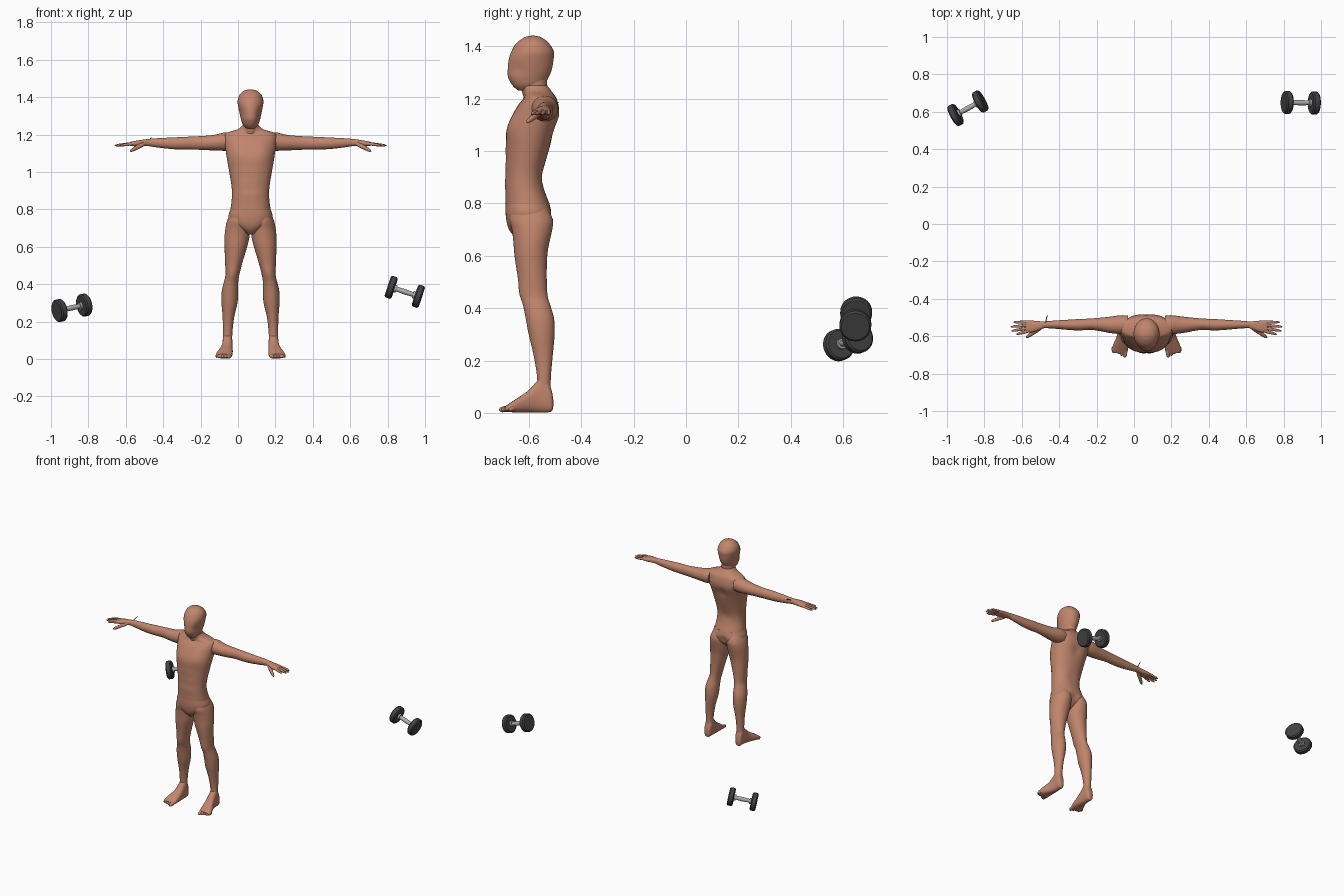
import bpy, bmesh, math
from mathutils import Vector

if "Cube" in bpy.data.objects:
    bpy.data.objects.remove(bpy.data.objects["Cube"])

BODY_X = 0.067  # centre line of the figure


def material(name, rgb, rough=0.6):
    m = bpy.data.materials.new(name)
    m.use_nodes = True
    m.diffuse_color = (*rgb, 1)
    bsdf = m.node_tree.nodes["Principled BSDF"]
    bsdf.inputs["Base Color"].default_value = (*rgb, 1)
    bsdf.inputs["Roughness"].default_value = rough
    return m


SKIN = material("skin", (0.53, 0.235, 0.15))
RUBBER = material("dark_rubber", (0.055, 0.055, 0.057))
STEEL = material("steel", (0.42, 0.42, 0.43))


def finish(name, rings, mat, x=0.0, mirror=False):
    """Skin a list of vertex rings, cap the ends and smooth."""
    bm = bmesh.new()
    rows = [[bm.verts.new(p) for p in ring] for ring in rings]
    n = len(rows[0])
    for a, b in zip(rows, rows[1:]):
        for i in range(n):
            j = (i + 1) % n
            bm.faces.new((a[i], a[j], b[j], b[i]))
    bm.faces.new(rows[0][::-1])
    bm.faces.new(rows[-1])
    bmesh.ops.recalc_face_normals(bm, faces=bm.faces)
    me = bpy.data.meshes.new(name)
    bm.to_mesh(me)
    bm.free()
    me.materials.append(mat)
    ob = bpy.data.objects.new(name, me)
    ob.location.x = x
    bpy.context.collection.objects.link(ob)
    if mirror:
        mod = ob.modifiers.new("Mirror", "MIRROR")
        mod.use_mirror_merge = False
    bpy.ops.object.select_all(action="DESELECT")
    ob.select_set(True)
    bpy.context.view_layer.objects.active = ob
    bpy.ops.object.shade_smooth_by_angle(angle=math.radians(40))
    return ob


def spline(rows, steps=4):
    """Catmull-Rom interpolation through section rows."""
    out = []
    for i in range(len(rows) - 1):
        quad = (rows[max(i - 1, 0)], rows[i], rows[i + 1], rows[min(i + 2, len(rows) - 1)])
        for s in range(steps):
            t = s / steps
            out.append([b + t / 2 * (c - a + t * (2 * a - 5 * b + 4 * c - d + t * (3 * (b - c) + d - a)))
                        for a, b, c, d in zip(*quad)])
    return out + [list(rows[-1])]


PLACE = {"x": lambda t, u, v: Vector((t, u, v)),
         "y": lambda t, u, v: Vector((u, t, v)),
         "z": lambda t, u, v: Vector((u, v, t))}


def loft(name, axis, sections, mirror=False, power=2.0, bumps=(), sides=40):
    """Sections are (t, u_min, u_max, v_min, v_max); bumps push the surface out or in."""
    rings = []
    for t, u0, u1, v0, v1 in spline(sections):
        centre = PLACE[axis](t, (u0 + u1) / 2, (v0 + v1) / 2)
        ring = []
        for k in range(sides):
            c, s = (f(math.tau * k / sides) for f in (math.cos, math.sin))
            c, s = (math.copysign(abs(w) ** (2 / power), w) for w in (c, s))
            p = PLACE[axis](t, (u0 + u1) / 2 + c * (u1 - u0) / 2, (v0 + v1) / 2 + s * (v1 - v0) / 2)
            probe, out = Vector((abs(p.x), p.y, p.z)), (p - centre).normalized()
            for bx, by, bz, r, amount in bumps:
                d = (probe - Vector((bx, by, bz))).length / r
                p = p + out * amount * math.exp(-d * d)
            ring.append(p)
        rings.append(ring)
    return finish(name, rings, SKIN, BODY_X, mirror)


def centred(rows):
    return [(z, -w, w, front, back) for z, w, front, back in rows]


def lathe(name, start, end, profile, mat, x=0.0, mirror=False, sides=32):
    """Revolve (fraction, radius) pairs about the line from start to end."""
    start, end = Vector(start), Vector(end)
    q = (end - start).to_track_quat("Z", "Y")
    rings = [[start.lerp(end, t) + q @ Vector((r * math.cos(math.tau * k / sides),
              r * math.sin(math.tau * k / sides), 0)) for k in range(sides)] for t, r in profile]
    return finish(name, rings, mat, x, mirror)


def digit(name, start, end, r, mirror=True):
    shape = ((0, .9), (.3, 1), (.55, .9), (.8, .8), (.93, .55), (.99, .2))
    lathe(name, start, end, [(t, r * s) for t, s in shape], SKIN, BODY_X, mirror, 12)


# Head and neck
loft("head", "z", centred([
    (1.232, .022, -.642, -.575), (1.25, .04, -.662, -.545), (1.28, .051, -.679, -.526),
    (1.31, .058, -.681, -.513), (1.35, .066, -.677, -.506), (1.38, .069, -.667, -.505),
    (1.41, .06, -.65, -.522), (1.43, .041, -.625, -.545), (1.438, .022, -.607, -.562),
    (1.441, .004, -.59, -.58)]), bumps=[(.06, -.65, 1.31, .03, -.006)])
loft("neck", "z", centred([
    (1.19, .05, -.615, -.515), (1.24, .042, -.63, -.53), (1.27, .041, -.632, -.53),
    (1.31, .04, -.625, -.53)]))

# Torso with chest, stomach and spine relief
abdomen = [(.026, -.692, z, .022, .004) for z in (.88, .94, 1.0)]
loft("torso", "z", centred([
    (.80, .107, -.689, -.522), (.86, .1, -.69, -.543), (.92, .101, -.688, -.545),
    (1.0, .114, -.687, -.525), (1.07, .126, -.686, -.503), (1.13, .135, -.664, -.487),
    (1.17, .139, -.645, -.487), (1.2, .138, -.622, -.494), (1.214, .115, -.617, -.503),
    (1.228, .068, -.62, -.513), (1.25, .043, -.63, -.53)]), power=2.2,
    bumps=abdomen + [(.06, -.67, 1.11, .045, .009), (0, -.49, 1.08, .035, -.012),
                     (0, -.54, .9, .03, -.006), (.07, -.49, 1.14, .05, .006)])

# Hips
loft("hips", "z", centred([
    (.80, .107, -.689, -.522), (.76, .118, -.689, -.514), (.72, .098, -.683, -.524),
    (.69, .052, -.67, -.55), (.665, .014, -.645, -.58)]), power=2.2,
    bumps=[(0, -.51, .74, .022, -.012), (.06, -.515, .74, .04, .006)])

# Legs
loft("leg", "z", [
    (.79, .015, .103, -.665, -.535), (.74, .002, .125, -.674, -.509), (.70, .002, .134, -.665, -.511),
    (.65, .006, .139, -.659, -.522), (.6, .018, .139, -.655, -.53), (.52, .042, .136, -.643, -.532),
    (.45, .06, .134, -.632, -.529), (.41, .066, .143, -.622, -.518), (.36, .066, .154, -.612, -.504),
    (.3, .07, .155, -.601, -.502), (.22, .088, .149, -.582, -.509), (.14, .097, .148, -.569, -.516),
    (.09, .098, .148, -.569, -.517)], mirror=True, bumps=[(.1, -.63, .46, .03, .004)])

# Feet and toes
loft("foot", "y", [
    (-.507, .115, .132, .025, .05), (-.513, .103, .145, .006, .085), (-.53, .097, .149, .002, .13),
    (-.55, .096, .15, .002, .143), (-.572, .096, .152, .002, .118), (-.605, .095, .161, .002, .083),
    (-.645, .096, .178, .002, .056), (-.675, .1, .186, .003, .036), (-.69, .11, .18, .006, .026)],
    mirror=True, power=2.5)
for i in range(5):
    bx = .113 + .016 * i
    digit(f"toe_{i + 1}", (bx, -.66, .019), (bx + .004, -.714 + .009 * i, .011), .013 - .001 * i)

# Arms
loft("arm", "x", [
    (.1, -.592, -.49, 1.115, 1.21), (.139, -.589, -.488, 1.113, 1.211), (.2, -.582, -.496, 1.115, 1.197),
    (.29, -.566, -.505, 1.119, 1.19), (.36, -.569, -.508, 1.12, 1.187), (.42, -.566, -.512, 1.122, 1.184),
    (.5, -.559, -.517, 1.131, 1.18), (.55, -.556, -.521, 1.139, 1.176), (.56, -.556, -.522, 1.14, 1.175)],
    mirror=True)

# Hands
loft("palm", "x", [
    (.54, -.554, -.522, 1.14, 1.175), (.57, -.565, -.52, 1.138, 1.173), (.605, -.578, -.517, 1.137, 1.168),
    (.635, -.58, -.516, 1.138, 1.162), (.647, -.572, -.524, 1.143, 1.158)], mirror=True, power=2.5)
tips = [("index", .697, -.59), ("middle", .722, -.572), ("ring", .727, -.55), ("little", .713, -.525)]
for i, (label, tx, ty) in enumerate(tips):
    digit(f"{label}_finger", (.625, -.571 + .0155 * i, 1.152), (tx, ty, 1.141), .0085)
digit("thumb", (.565, -.553, 1.153), (.645, -.608, 1.11), .012)

# Thin sliver at the right wrist
digit("wrist_sliver", (-.545, -.548, 1.16), (-.53, -.485, 1.187), .003, mirror=False)


# Dumbbells: two bevelled weights joined by a steel grip
def dumbbell(name, a, b):
    a, b = Vector(a), Vector(b)
    half = (b - a).normalized() * .019
    disc = ((0, .05), (0, .054), (.18, .061), (.82, .061), (1, .054), (1, .05))
    for side, c in (("right", a), ("left", b)):
        lathe(f"{name}_{side}_weight", c - half, c + half, disc, RUBBER)
    grip = ((0, .02), (.2, .02), (.2, .012), (.35, .0135), (.5, .0145), (.65, .0135),
            (.8, .012), (.8, .02), (1, .02))
    lathe(f"{name}_grip", a, b, grip, STEEL)


dumbbell("right_dumbbell", (-.954, .583, .259), (-.822, .655, .288))
dumbbell("left_dumbbell", (.819, .65, .383), (.964, .647, .335))
